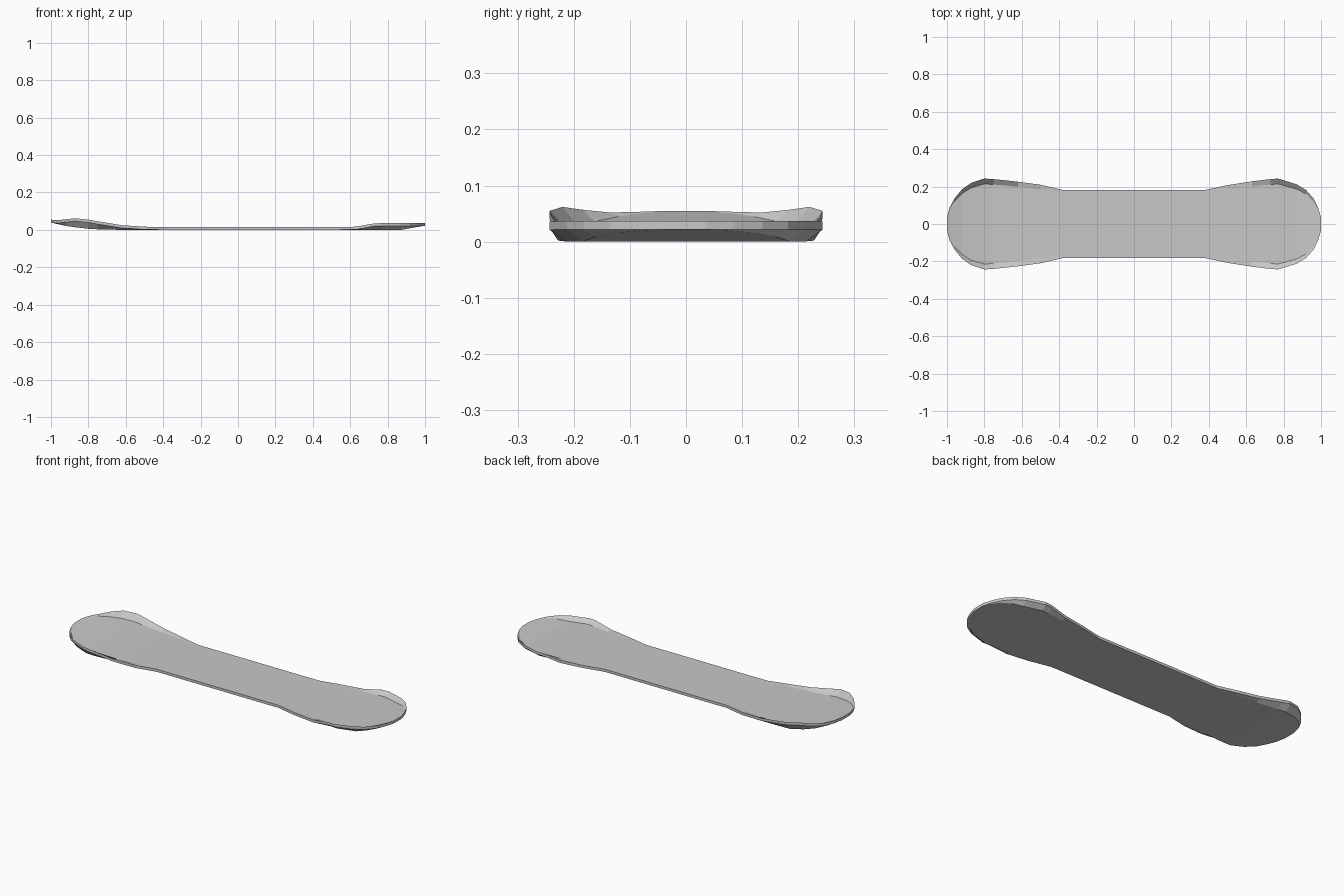
import bpy, bmesh

if "Cube" in bpy.data.objects:
    bpy.data.objects.remove(bpy.data.objects["Cube"])

THICK = 0.015

# stations: x, half width, underside lift at the middle, underside lift at the rim
LEFT = [(-1.0, .035, .040, .040), (-.985, .09, .036, .038), (-.96, .136, .030, .037),
        (-.92, .185, .021, .042), (-.87, .22, .014, .047), (-.80, .243, .006, .040),
        (-.75, .24, .003, .031), (-.62, .226, 0, .010), (-.5, .21, 0, .002)]
MIDDLE = [(-.38, .182, 0, 0), (.38, .182, 0, 0)]
RIGHT = [(.5, .208, 0, 0), (.63, .228, 0, .002), (.73, .24, 0, .020), (.77, .243, 0, .021),
         (.87, .212, 0, .022), (.92, .182, .009, .022), (.96, .136, .016, .022),
         (.985, .085, .020, .022), (1.0, .035, .022, .022)]


def section(station):
    """Points across the deck: raised rim, flat inner part, raised rim."""
    x, w, mid, rim = station
    inner = w * 0.88
    return [(x, -w, rim), (x, -inner, mid), (x, 0, mid), (x, inner, mid), (x, w, rim)]


# Deck: loft underside and top through all stations, then close the rim
bm = bmesh.new()
rows = [section(s) for s in LEFT + MIDDLE + RIGHT]
low = [[bm.verts.new(p) for p in row] for row in rows]
top = [[bm.verts.new((x, y, z + THICK)) for x, y, z in row] for row in rows]
n, m = len(rows), len(rows[0])
for i in range(n - 1):
    for j in range(m - 1):
        for g in (low, top):
            bm.faces.new((g[i][j], g[i + 1][j], g[i + 1][j + 1], g[i][j + 1]))
    for j in (0, m - 1):
        bm.faces.new((low[i][j], low[i + 1][j], top[i + 1][j], top[i][j]))
for i in (0, n - 1):
    for j in range(m - 1):
        bm.faces.new((low[i][j], low[i][j + 1], top[i][j + 1], top[i][j]))
bmesh.ops.recalc_face_normals(bm, faces=bm.faces)

mesh = bpy.data.meshes.new("board_deck")
bm.to_mesh(mesh)
bm.free()
mat = bpy.data.materials.new("light_grey")
mat.diffuse_color = (0.58, 0.58, 0.58, 1)
mat.use_nodes = True
mat.node_tree.nodes["Principled BSDF"].inputs["Base Color"].default_value = mat.diffuse_color
mesh.materials.append(mat)
deck = bpy.data.objects.new("board_deck", mesh)
bpy.context.collection.objects.link(deck)
